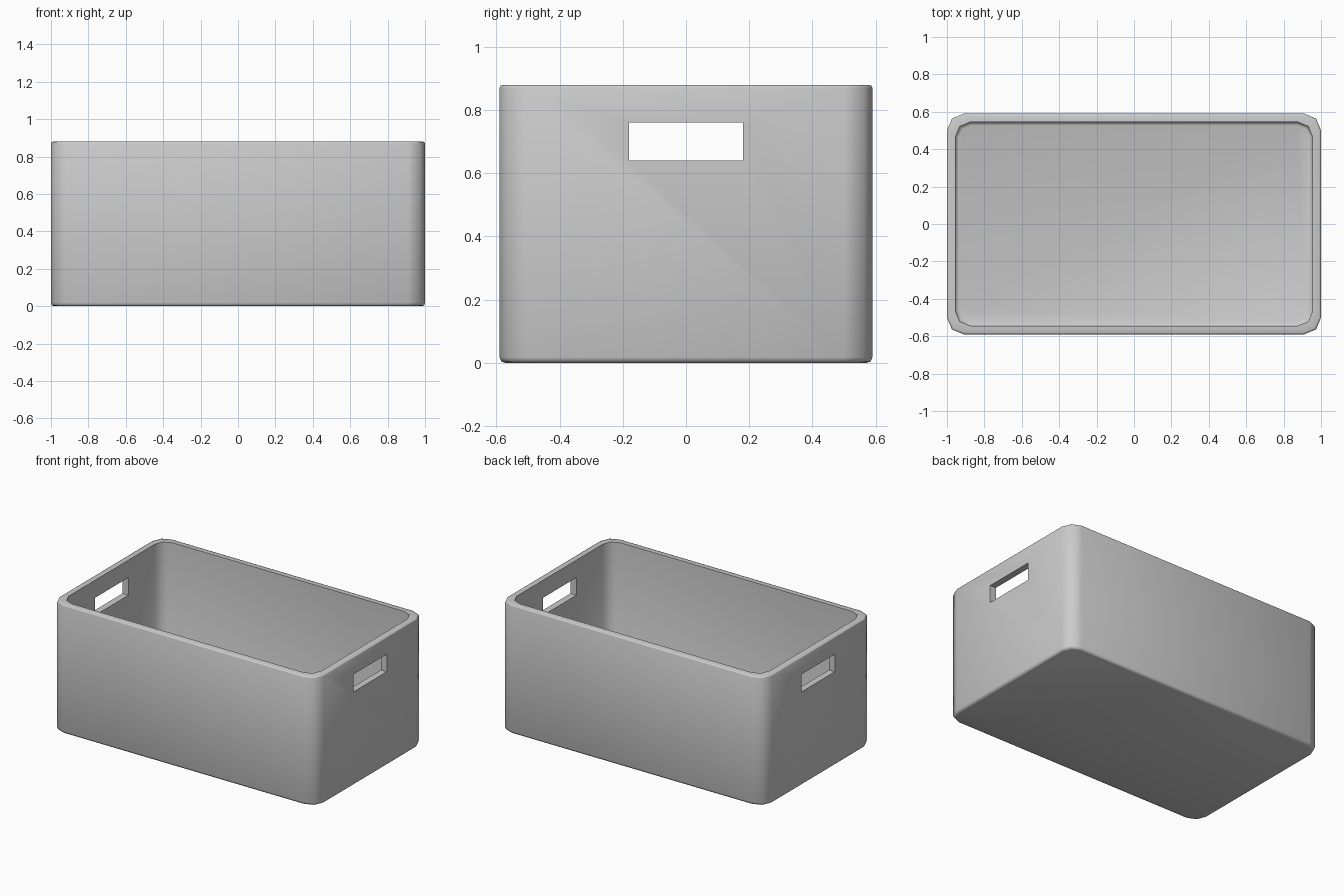
import bpy, bmesh, math

if "Cube" in bpy.data.objects:
    bpy.data.objects.remove(bpy.data.objects["Cube"])

HX, HY, H = 1.0, 0.59, 0.88
WALL = 0.045


def ring(bm, inset, z, radius):
    """Rounded rectangle loop with two-segment corners."""
    hx, hy = HX - inset, HY - inset
    verts = []
    for i, (sx, sy) in enumerate([(1, 1), (-1, 1), (-1, -1), (1, -1)]):
        for k in range(3):
            a = math.radians(90 * i + 45 * k)
            verts.append(bm.verts.new((sx * (hx - radius) + radius * math.cos(a),
                                       sy * (hy - radius) + radius * math.sin(a), z)))
    return verts


# Bin shell: outside, rim, inside and floor as one loft
bm = bmesh.new()
profile = [(0.018, 0.0, 0.075), (0.005, 0.005, 0.085), (0.0, 0.018, 0.09),
           (0.0, H - 0.01, 0.09), (0.003, H - 0.003, 0.087), (0.01, H, 0.085),
           (WALL, H, 0.08), (WALL, WALL + 0.018, 0.08),
           (WALL + 0.005, WALL + 0.005, 0.075), (WALL + 0.018, WALL, 0.065)]
rings = [ring(bm, *p) for p in profile]
for a, b in zip(rings, rings[1:]):
    for i in range(12):
        j = (i + 1) % 12
        bm.faces.new((a[i], a[j], b[j], b[i]))
bm.faces.new(rings[0][::-1])
bm.faces.new(rings[-1])
bmesh.ops.recalc_face_normals(bm, faces=bm.faces)
mesh = bpy.data.meshes.new("storage_bin")
bm.to_mesh(mesh)
bm.free()
storage_bin = bpy.data.objects.new("storage_bin", mesh)
bpy.context.collection.objects.link(storage_bin)

# Handle slots cut through both end walls
bpy.ops.mesh.primitive_cube_add(size=1, location=(0, 0, 0.70))
cutter = bpy.context.object
cutter.name = "handle_slot_cutter"
cutter.scale = (2.4, 0.36, 0.12)
bpy.context.view_layer.update()
cut = storage_bin.modifiers.new("handle_slots", 'BOOLEAN')
cut.operation = 'DIFFERENCE'
cut.solver = 'EXACT'
cut.object = cutter
bpy.context.view_layer.objects.active = storage_bin
bpy.ops.object.modifier_apply(modifier=cut.name)
bpy.data.objects.remove(cutter, do_unlink=True)

# Smooth the rounded corners, keep rim and slots crisp
bpy.ops.object.select_all(action='DESELECT')
storage_bin.select_set(True)
bpy.context.view_layer.objects.active = storage_bin
bpy.ops.object.shade_smooth_by_angle(angle=math.radians(50))
